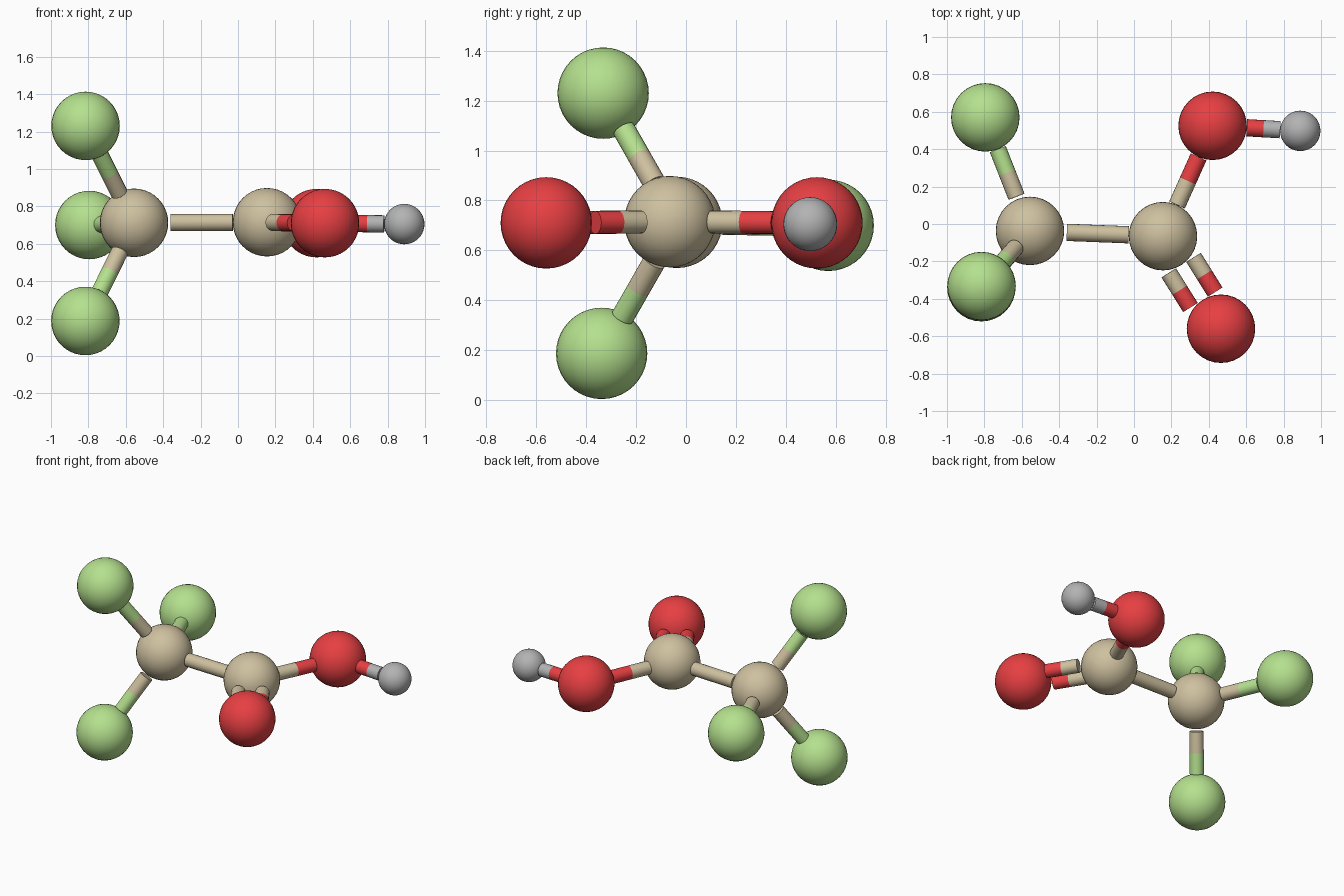
import bpy
from mathutils import Vector

if "Cube" in bpy.data.objects:
    bpy.data.objects.remove(bpy.data.objects["Cube"])


def material(name, rgb):
    m = bpy.data.materials.new(name)
    m.diffuse_color = (*rgb, 1)
    m.use_nodes = True
    m.node_tree.nodes["Principled BSDF"].inputs["Base Color"].default_value = m.diffuse_color
    return m


MATS = {
    "carbon": material("tan", (0.62, 0.53, 0.35)),
    "fluorine": material("green", (0.46, 0.75, 0.27)),
    "oxygen": material("red", (0.80, 0.05, 0.055)),
    "hydrogen": material("grey", (0.45, 0.45, 0.45)),
}
R, R_H, R_BOND = 0.183, 0.108, 0.046

# Atom name: (element, centre)
ATOMS = {
    "carbon_left": ("carbon", (-0.556, -0.037, 0.712)),
    "carbon_right": ("carbon", (0.155, -0.065, 0.715)),
    "oxygen_single": ("oxygen", (0.42, 0.525, 0.71)),
    "oxygen_double": ("oxygen", (0.465, -0.56, 0.71)),
    "hydrogen": ("hydrogen", (0.889, 0.498, 0.705)),
    "fluorine_back": ("fluorine", (-0.795, 0.57, 0.70)),
    "fluorine_top": ("fluorine", (-0.815, -0.332, 1.23)),
    "fluorine_bottom": ("fluorine", (-0.816, -0.338, 0.187)),
}


def finish(name, element):
    ob = bpy.context.object
    ob.name = name
    ob.data.materials.append(MATS[element])
    bpy.ops.object.shade_smooth_by_angle()


def radius(name):
    return R_H if name == "hydrogen" else R


def stick(name, element, p, q):
    d = q - p
    bpy.ops.mesh.primitive_cylinder_add(
        vertices=20, radius=R_BOND, depth=d.length, location=(p + q) / 2,
        rotation=d.to_track_quat('Z', 'Y').to_euler())
    finish(name, element)


def bond(a, b, offset=0.0):
    """Two-coloured stick running from surface to surface of two atoms."""
    (ea, pa), (eb, pb) = ATOMS[a], ATOMS[b]
    pa, pb = Vector(pa), Vector(pb)
    d = (pb - pa).normalized()
    side = d.cross(Vector((0, 0, 1))).normalized() * offset
    start = pa + d * (radius(a) + (0.014 if a == "carbon_left" else 0)) + side
    end = pb - d * radius(b) + side
    if ea == eb:
        stick(f"bond_{a}_{b}", ea, start, end)
        return
    mid = (start + end) / 2
    stick(f"bond_{a}_{b}_near", ea, start, mid)
    stick(f"bond_{a}_{b}_far", eb, mid, end)


# Atom balls
for name, (element, pos) in ATOMS.items():
    bpy.ops.mesh.primitive_uv_sphere_add(
        segments=32, ring_count=20, radius=radius(name), location=pos)
    finish(name, element)

# Single bonds
for f in ("back", "top", "bottom"):
    bond("carbon_left", "fluorine_" + f)
bond("carbon_left", "carbon_right")
bond("carbon_right", "oxygen_single")
bond("oxygen_single", "hydrogen")

# Double bond: two parallel sticks
for off in (-0.078, 0.078):
    bond("carbon_right", "oxygen_double", off)
